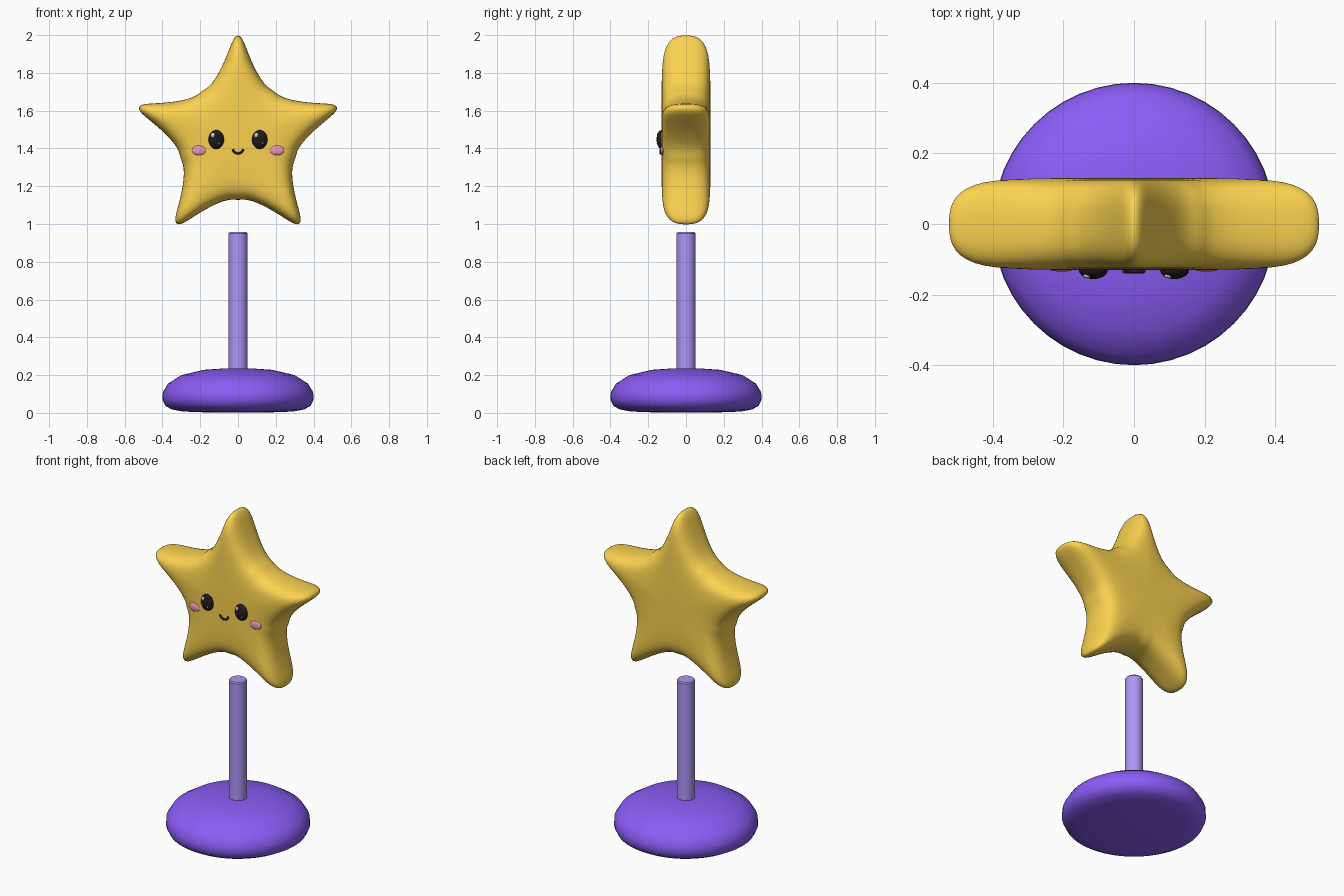
import bpy, bmesh, math
from mathutils import Vector

if "Cube" in bpy.data.objects:
    bpy.data.objects.remove(bpy.data.objects["Cube"])


def material(name, hex_rgb):
    m = bpy.data.materials.new(name)
    srgb = [int(hex_rgb[i:i + 2], 16) / 255 for i in (0, 2, 4)]
    m.diffuse_color = [((c + 0.055) / 1.055) ** 2.4 for c in srgb] + [1]
    m.use_nodes = True
    m.node_tree.nodes["Principled BSDF"].inputs["Base Color"].default_value = m.diffuse_color
    return m


YELLOW = material("yellow", "FBD250")
PURPLE = material("purple", "8B5CF6")
LILAC = material("lilac", "AE96F5")
BLACK = material("black", "201A1A")
WHITE = material("white", "FFFFFF")
PINK = material("pink", "F296B4")


def mesh_object(name, bm, mat):
    bmesh.ops.recalc_face_normals(bm, faces=bm.faces)
    for f in bm.faces:
        f.smooth = True
    me = bpy.data.meshes.new(name)
    bm.to_mesh(me)
    bm.free()
    me.materials.append(mat)
    ob = bpy.data.objects.new(name, me)
    bpy.context.collection.objects.link(ob)
    return ob


def skin_rings(rings, first_pole, last_pole):
    """Bridge closed rings of points and close both ends with a pole."""
    bm = bmesh.new()
    loops = [[bm.verts.new(p) for p in r] for r in rings]
    n = len(loops[0])
    for a, b in zip(loops, loops[1:]):
        for i in range(n):
            j = (i + 1) % n
            bm.faces.new((a[i], a[j], b[j], b[i]))
    for ring, pole in ((loops[0], first_pole), (loops[-1], last_pole)):
        v = bm.verts.new(pole)
        for i in range(n):
            bm.faces.new((ring[i], ring[(i + 1) % n], v))
    return bm


def lathe(name, profile, mat, segments=48):
    rings = [[(r * math.cos(a), r * math.sin(a), z)
              for a in (math.tau * i / segments for i in range(segments))]
             for r, z in profile]
    bm = skin_rings(rings, (0, 0, profile[0][1]), (0, 0, profile[-1][1]))
    return mesh_object(name, bm, mat)


def ellipsoid(name, centre, radii, mat, segments=32):
    bm = bmesh.new()
    bmesh.ops.create_uvsphere(bm, u_segments=segments, v_segments=segments // 2, radius=1)
    bmesh.ops.scale(bm, vec=radii, verts=bm.verts)
    ob = mesh_object(name, bm, mat)
    ob.location = centre
    return ob


# Base: flattened dome with a flat underside
lathe("base", [(0.18, 0.003), (0.29, 0.007), (0.35, 0.018), (0.385, 0.038), (0.4, 0.07),
               (0.398, 0.11), (0.37, 0.155), (0.30, 0.2), (0.18, 0.228), (0.08, 0.235)], PURPLE)

# Post, stopping just short of the star
post = lathe("post", [(0.05, 0.15), (0.05, 0.95), (0.045, 0.957)], LILAC, 32)

# Star: one half-arm profile (along, across), mirrored and repeated five times
CENTRE_Z = 1.447
half_arm = [(0.542, 0.019), (0.512, 0.034), (0.45, 0.057), (0.38, 0.087),
            (0.315, 0.123), (0.275, 0.158)]
arm = [(u, -v) for u, v in reversed(half_arm)] + [(0.556, 0)] + half_arm + [(0.26, 0.189)]
outline = []
for k in range(5):
    a = math.tau * k / 5
    outline += [(u * math.sin(a) + v * math.cos(a), u * math.cos(a) - v * math.sin(a))
                for u, v in arm]

# Rounded rim: depth against outline scale, front to back
half_depth = [(0.131, 0.2), (0.130, 0.45), (0.127, 0.68), (0.119, 0.82),
              (0.102, 0.91), (0.075, 0.97), (0.04, 0.998)]
layers = [(-y, s) for y, s in half_depth] + [(0, 1)] + [(y, s) for y, s in reversed(half_depth)]
rings = [[(x * s, y, z * s + CENTRE_Z) for x, z in outline] for y, s in layers]
star = mesh_object("star", skin_rings(rings, (0, -0.131, CENTRE_Z), (0, 0.131, CENTRE_Z)), YELLOW)
star.modifiers.new("smooth", 'SUBSURF').levels = 1

# Eyes with highlights, and cheeks
for side, s in (("left", -1), ("right", 1)):
    x = s * 0.115
    ellipsoid(side + "_eye", (x, -0.13, 1.447), (0.041, 0.026, 0.05), BLACK)
    ellipsoid(side + "_eye_highlight", (x - 0.017, -0.147, 1.469), (0.012, 0.007, 0.014), WHITE, 16)
    ellipsoid(side + "_eye_glint", (x + 0.014, -0.151, 1.428), (0.005, 0.004, 0.005), WHITE, 12)
    ellipsoid(side + "_cheek", (s * 0.205, -0.124, 1.39), (0.039, 0.011, 0.026), PINK)

# Mouth: small smiling tube
curve = bpy.data.curves.new("mouth", 'CURVE')
curve.dimensions = '3D'
curve.bevel_depth = 0.006
curve.bevel_resolution = 3
curve.use_fill_caps = True
spline = curve.splines.new('POLY')
spline.points.add(12)
for i, p in enumerate(spline.points):
    a = math.pi * (1 + i / 12)
    p.co = (0.027 * math.cos(a), -0.134, 1.396 + 0.022 * math.sin(a), 1)
curve.materials.append(BLACK)
bpy.context.collection.objects.link(bpy.data.objects.new("mouth", curve))

# Keep the post's rim crisp
bpy.ops.object.select_all(action='DESELECT')
post.select_set(True)
bpy.context.view_layer.objects.active = post
bpy.ops.object.shade_smooth_by_angle(angle=math.radians(35))
